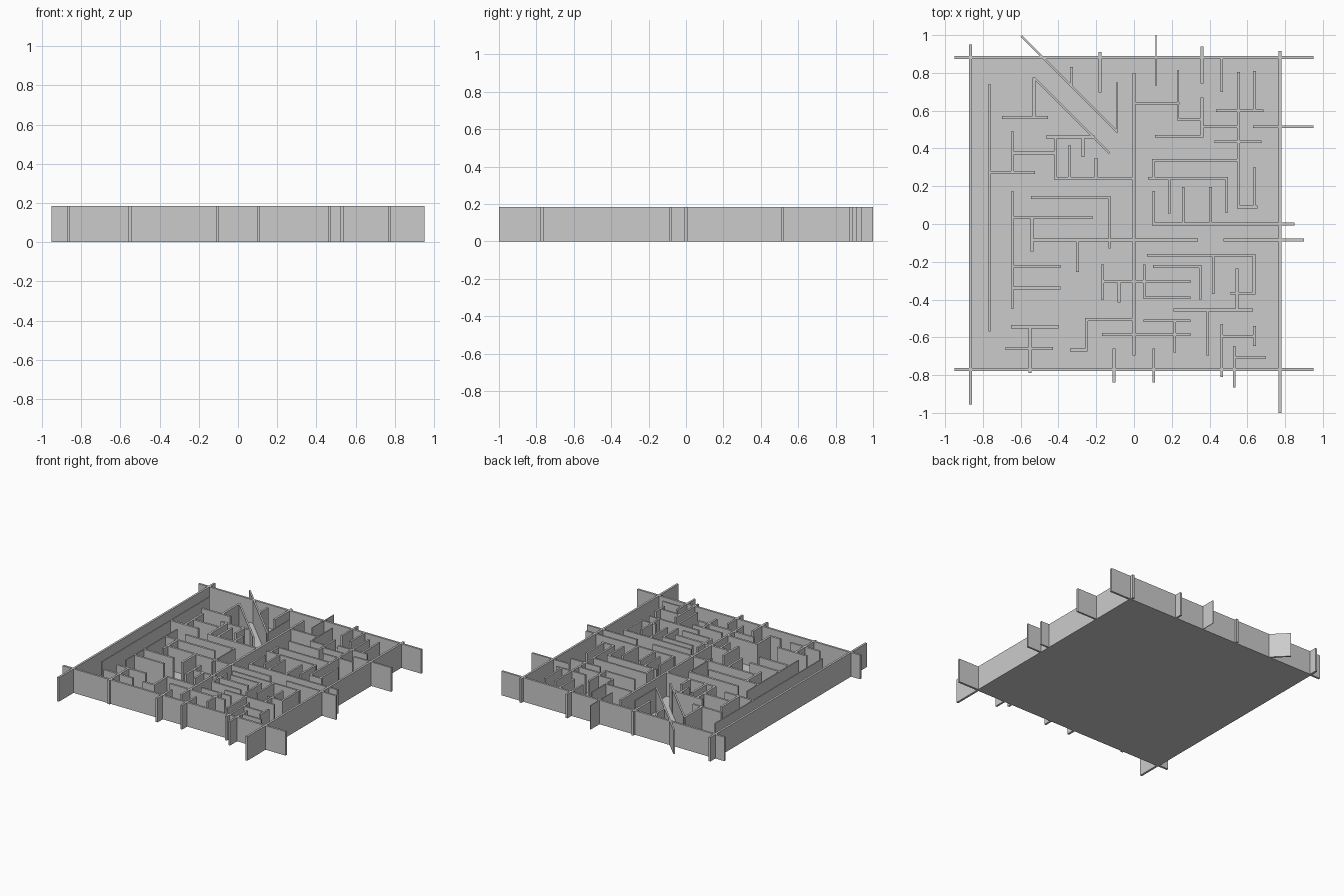
import bpy, bmesh, math
from mathutils import Matrix

H = 0.185      # wall height
T = 0.016      # usual wall thickness
THIN = 0.009


def add_wall(bm, a, b, t):
    """Upright slab running from plan point a to plan point b."""
    dx, dy = b[0] - a[0], b[1] - a[1]
    m = (Matrix.Translation(((a[0] + b[0]) / 2, (a[1] + b[1]) / 2, H / 2))
         @ Matrix.Rotation(math.atan2(dy, dx), 4, 'Z')
         @ Matrix.Diagonal((math.hypot(dx, dy), t, H, 1)))
    bmesh.ops.create_cube(bm, size=1, matrix=m)


def finish(name, bm):
    me = bpy.data.meshes.new(name)
    bm.to_mesh(me)
    bm.free()
    ob = bpy.data.objects.new(name, me)
    bpy.context.collection.objects.link(ob)


def walls(name, across=(), along=(), free=(), t=T):
    """across: (y, x0, x1); along: (x, y0, y1); free: (x0, y0, x1, y1)."""
    bm = bmesh.new()
    for y, x0, x1 in across:
        add_wall(bm, (x0, y), (x1, y), t)
    for x, y0, y1 in along:
        add_wall(bm, (x, y0), (x, y1), t)
    for x0, y0, x1, y1 in free:
        add_wall(bm, (x0, y0), (x1, y1), t)
    finish(name, bm)


# Floor slab
bm = bmesh.new()
bmesh.ops.create_cube(bm, size=1, matrix=Matrix.Translation((-0.046, 0.055, 0.002))
                      @ Matrix.Diagonal((1.644, 1.656, 0.004, 1)))
finish("floor", bm)

# Outer walls, overshooting at the corners
walls("outer_walls",
      [(0.882, -0.95, 0.95), (-0.77, -0.95, 0.95)],
      [(-0.865, -0.955, 0.95), (0.772, -1.0, 0.915)])

# Long spine through the middle
walls("centre_walls", [(-0.085, -0.54, 0.34)], [(0, -0.695, 0.80)])

# Slanted walls
walls("diagonal_walls", free=[(-0.53, 0.775, -0.13, 0.375), (-0.597, 0.995, -0.09, 0.488)], t=0.012)

# Thinner walls
walls("thin_walls", along=[
    (-0.765, -0.57, 0.74), (-0.09, 0.485, 0.75), (-0.13, -0.13, 0.14),
    (-0.643, -0.45, 0.175), (0.235, 0.55, 0.815)], t=THIN)
walls("thinnest_wall", along=[(0.117, 0.73, 1.0)], t=0.005)

# Back left rooms
walls("back_left_walls",
      [(0.563, -0.70, -0.455), (0.46, -0.465, -0.21), (0.375, -0.64, -0.41),
       (0.272, -0.765, -0.525), (0.24, -0.42, 0), (0.14, -0.545, -0.125),
       (0.035, -0.64, -0.22)],
      [(-0.53, 0.56, 0.775), (-0.33, 0.73, 0.83), (-0.18, 0.695, 0.91),
       (-0.415, 0.235, 0.465), (-0.643, 0.27, 0.49), (-0.342, 0.24, 0.415),
       (-0.27, 0.355, 0.46), (-0.202, 0.24, 0.35), (-0.54, -0.145, 0.035)])

# Front left rooms
walls("front_left_walls",
      [(-0.225, -0.64, -0.39), (-0.34, -0.64, -0.39), (-0.505, -0.26, 0),
       (-0.667, -0.34, -0.245), (-0.544, -0.65, -0.40), (-0.66, -0.68, -0.43),
       (-0.305, -0.17, 0.30), (-0.585, -0.17, 0.30)],
      [(-0.30, -0.255, -0.085), (-0.167, -0.40, -0.215), (-0.08, -0.415, -0.305),
       (-0.252, -0.67, -0.50), (-0.55, -0.79, -0.54), (-0.105, -0.84, -0.66)])

# Back right rooms
walls("back_right_walls",
      [(0.64, 0, 0.24), (0.553, 0.23, 0.36), (0.465, 0.11, 0.368),
       (0.60, 0.435, 0.685), (0.515, 0.36, 0.55), (0.515, 0.63, 0.95),
       (0.435, 0.425, 0.675), (0.338, 0.095, 0.55), (0.243, 0.075, 0.498),
       (0, 0.095, 0.85), (0.09, 0.545, 0.655)],
      [(0.36, 0.745, 0.94), (0.465, 0.70, 0.88), (0.36, 0.46, 0.67),
       (0.553, 0.085, 0.805), (0.638, 0.60, 0.81), (0.105, 0.24, 0.34),
       (0.49, 0.06, 0.245), (0.187, 0.055, 0.24), (0.26, 0, 0.195),
       (0.405, 0, 0.195), (0.105, 0, 0.175), (0.638, 0.085, 0.30)], t=0.014)

# Front right rooms
walls("front_right_walls",
      [(-0.085, 0.475, 0.90), (-0.39, 0.05, 0.30), (-0.225, 0.10, 0.357),
       (-0.513, 0.05, 0.30), (-0.455, 0.21, 0.63), (-0.595, 0.465, 0.64),
       (-0.707, 0.53, 0.695), (-0.165, 0.07, 0.643), (-0.367, 0.51, 0.643)],
      [(0.055, -0.39, -0.215), (0.35, -0.40, -0.22), (0.215, -0.68, -0.505),
       (0.105, -0.84, -0.66), (0.39, -0.695, -0.455), (0.465, -0.81, -0.53),
       (0.638, -0.645, -0.54), (0.53, -0.865, -0.645), (0.42, -0.37, -0.165),
       (0.635, -0.37, -0.165), (0.545, -0.455, -0.235)], t=0.014)
